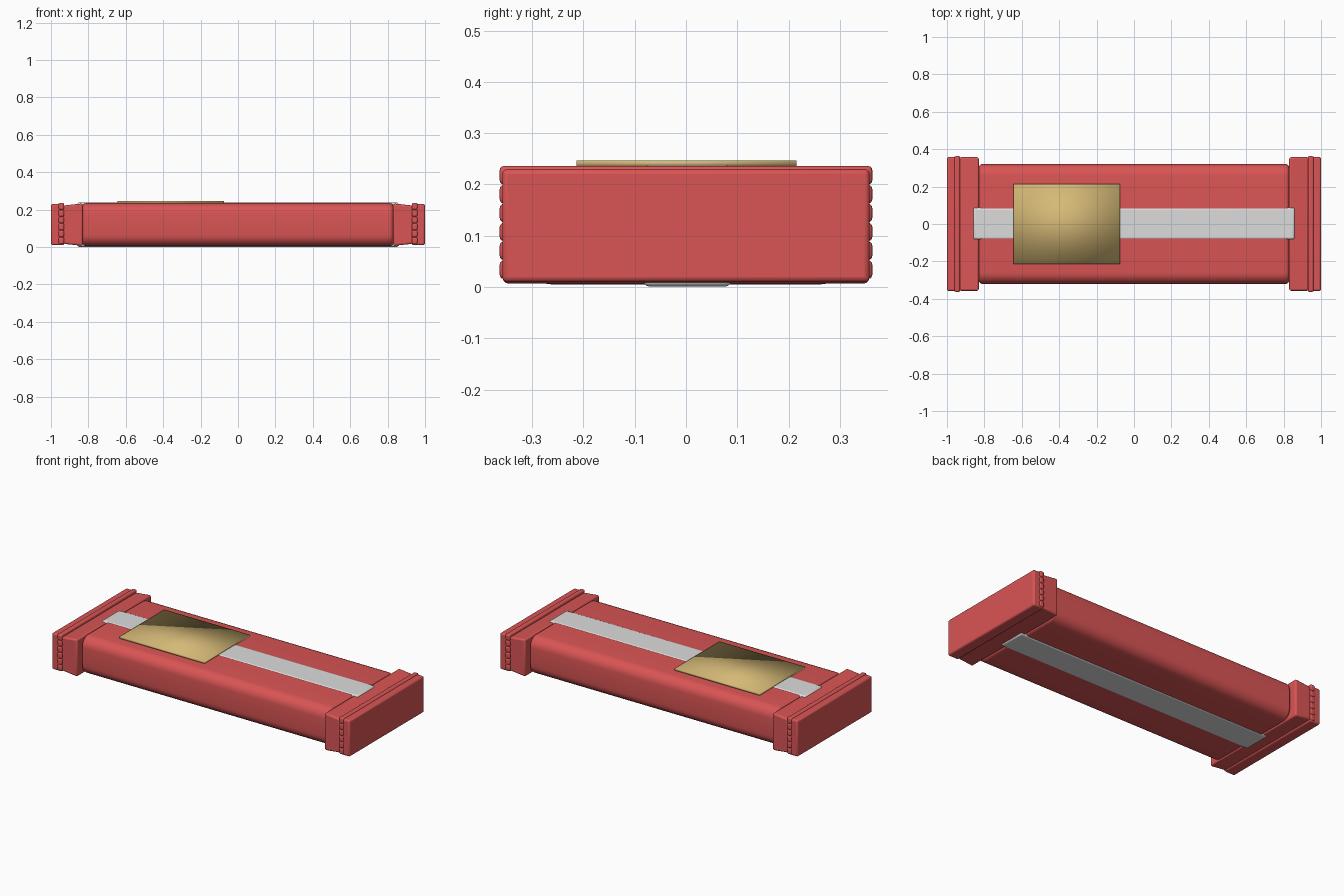
import bpy, bmesh
from mathutils import Vector

cube = bpy.data.objects.get("Cube")
if cube:
    bpy.data.objects.remove(cube, do_unlink=True)


def material(name, rgb):
    m = bpy.data.materials.new(name)
    m.use_nodes = True
    m.diffuse_color = (*rgb, 1)
    m.node_tree.nodes["Principled BSDF"].inputs["Base Color"].default_value = (*rgb, 1)
    return m


red = material("red", (0.70, 0.09, 0.09))
silver = material("silver", (0.72, 0.72, 0.72))
gold = material("gold", (0.66, 0.48, 0.18))


def block(name, lo, hi, mat, long_bevel=0.0, bevel=0.0, taper=None, sharp=True):
    """Box between two corners; long_bevel rounds the edges along x, bevel rounds all edges."""
    lo, hi = Vector(lo), Vector(hi)
    bm = bmesh.new()
    bmesh.ops.create_cube(bm, size=1)
    for v in bm.verts:
        v.co = (lo + hi) / 2 + Vector(a * b for a, b in zip(v.co, hi - lo))
    if taper:  # shrink the height at the outer end
        mid = (lo.z + hi.z) / 2
        end = hi.x if hi.x > 0 else lo.x
        for v in bm.verts:
            if abs(v.co.x - end) < 1e-4:
                v.co.z = mid + (v.co.z - mid) * taper
    if long_bevel:
        edges = [e for e in bm.edges if abs(e.verts[0].co.x - e.verts[1].co.x) > 0.1]
        bmesh.ops.bevel(bm, geom=edges, offset=long_bevel, segments=6,
                        profile=0.5, affect='EDGES')
    bmesh.ops.recalc_face_normals(bm, faces=bm.faces)
    mesh = bpy.data.meshes.new(name)
    bm.to_mesh(mesh)
    bm.free()
    mesh.materials.append(mat)
    ob = bpy.data.objects.new(name, mesh)
    bpy.context.collection.objects.link(ob)
    if bevel:
        mod = ob.modifiers.new("rounding", 'BEVEL')
        mod.width, mod.segments = bevel, 3
        mod.limit_method, mod.angle_limit = 'ANGLE', 0.6
    bpy.ops.object.select_all(action='DESELECT')
    ob.select_set(True)
    bpy.context.view_layer.objects.active = ob
    if sharp:
        bpy.ops.object.shade_smooth_by_angle(angle=0.7)
    else:
        bpy.ops.object.shade_smooth()
    return ob


# Rounded wrapper body, the band around it and the softly shaded label plate
block("body", (-0.83, -0.32, 0.005), (0.83, 0.32, 0.235), red, long_bevel=0.06, bevel=0.018)
block("band", (-0.86, -0.083, 0.001), (0.86, 0.088, 0.238), silver, bevel=0.012)
block("label_plate", (-0.645, -0.213, 0.235), (-0.075, 0.215, 0.247), gold, sharp=False)

# Crimped end caps: tapered collar, stacked ribs and outer block
for side, s in (("left", 1), ("right", -1)):
    def span(a, b):
        return sorted((s * a, s * b))

    x0, x1 = span(0.83, 0.935)
    block(side + "_collar", (x0, -0.357, 0.006), (x1, 0.357, 0.233), red,
          bevel=0.01, taper=0.9)
    x0, x1 = span(0.93, 1.0)
    block(side + "_end_block", (x0, -0.358, 0.01), (x1, 0.358, 0.23), red, bevel=0.01)
    for i in range(6):
        z = 0.016 + i * 0.0368
        x0, x1 = span(0.93, 0.96)
        block(f"{side}_rib_{i + 1}", (x0, -0.363, z), (x1, 0.363, z + 0.036), red, bevel=0.008)
